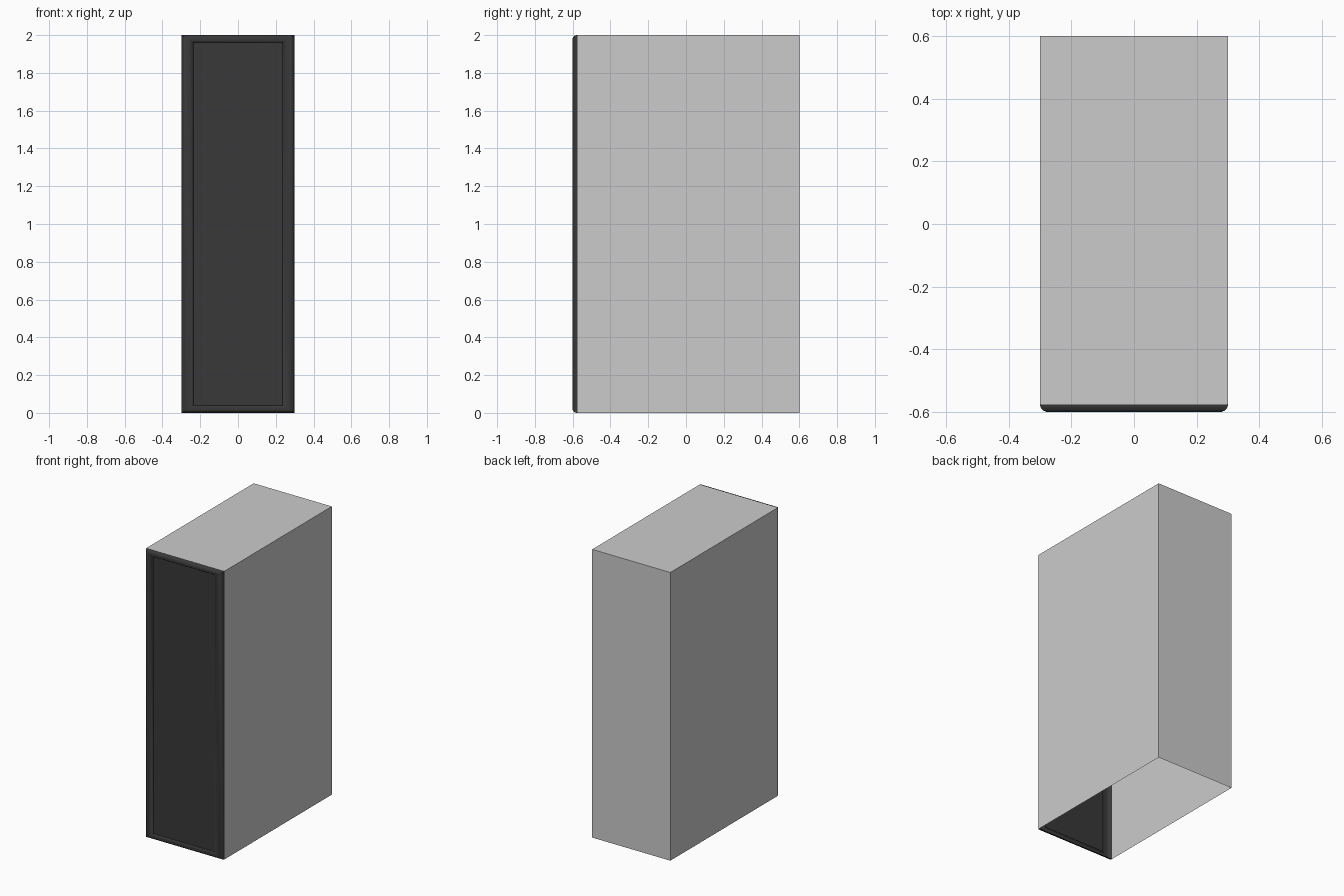
import bpy, bmesh, math

if "Cube" in bpy.data.objects:
    bpy.data.objects.remove(bpy.data.objects["Cube"])


def material(name, v):
    m = bpy.data.materials.new(name)
    m.diffuse_color = (v, v, v, 1)
    m.use_nodes = True
    m.node_tree.nodes["Principled BSDF"].inputs["Base Color"].default_value = m.diffuse_color
    return m


def make_object(name, bm, mat):
    me = bpy.data.meshes.new(name)
    bm.to_mesh(me)
    bm.free()
    ob = bpy.data.objects.new(name, me)
    bpy.context.collection.objects.link(ob)
    me.materials.append(mat)
    return ob


grey = material("light grey", 0.6)
dark = material("charcoal", 0.04)
HW, HD, H, SEAM = 0.3, 0.6, 2.0, -0.575

# Cabinet shell: thin sheet box, open at the front and underneath
bm = bmesh.new()
bmesh.ops.create_cube(bm, size=1)
for v in bm.verts:
    v.co.x *= 2 * HW
    v.co.y = HD if v.co.y > 0 else SEAM
    v.co.z = H if v.co.z > 0 else 0
bm.normal_update()
bmesh.ops.delete(bm, geom=[f for f in bm.faces if f.normal.y < -0.5 or f.normal.z < -0.5],
                 context='FACES')
make_object("cabinet_shell", bm, grey)

# Front door: nested rectangular rings, rounded rim and shallow recessed panel
# each ring: side inset, top/bottom inset, y
rings = [(0, 0, SEAM)]
for i in range(1, 6):
    a = math.radians(18 * i)
    rings.append((0.027 * (1 - math.cos(a)), 0.018 * (1 - math.cos(a)),
                  SEAM - 0.025 * math.sin(a)))
rings += [(0.045, 0.026, -0.6), (0.056, 0.033, -0.597), (0.064, 0.039, -0.588)]
bm = bmesh.new()
loops = []
for dx, dz, y in rings:
    x = HW - dx
    loops.append([bm.verts.new(c) for c in
                  ((-x, y, dz), (x, y, dz), (x, y, H - dz), (-x, y, H - dz))])
for a, b in zip(loops, loops[1:]):
    for i in range(4):
        j = (i + 1) % 4
        bm.faces.new((a[i], a[j], b[j], b[i]))
bm.faces.new(loops[-1])
door = make_object("front_door", bm, dark)

bpy.context.view_layer.objects.active = door
door.select_set(True)
bpy.ops.object.shade_smooth_by_angle(angle=math.radians(35))
